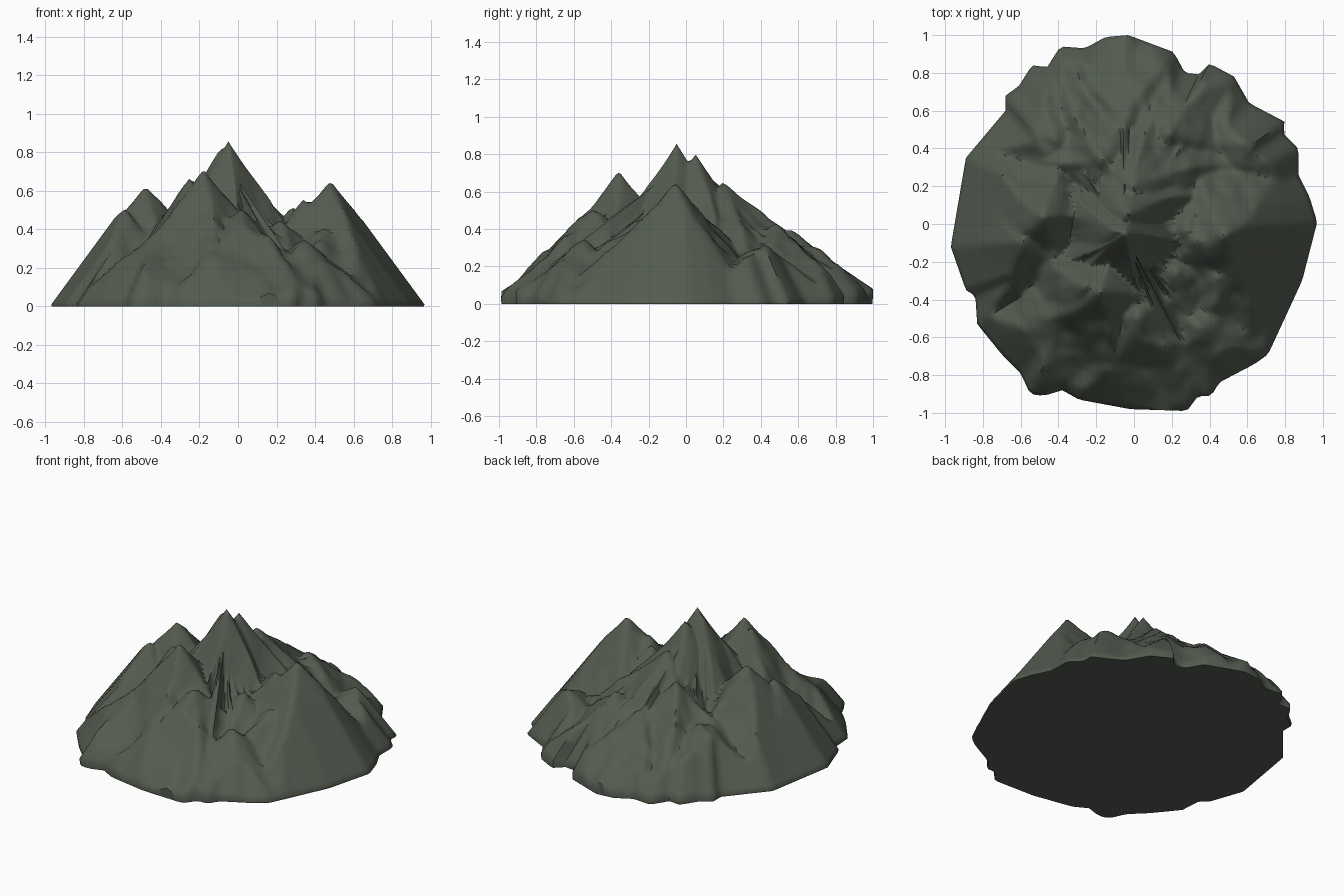
import bpy, bmesh, math
from mathutils import Vector, noise

if "Cube" in bpy.data.objects:
    bpy.data.objects.remove(bpy.data.objects["Cube"], do_unlink=True)

# Material
rock = bpy.data.materials.new("grey_green_rock")
rock.use_nodes = True
colour = (0.086, 0.104, 0.078, 1)
rock.diffuse_color = colour
rock.node_tree.nodes["Principled BSDF"].inputs["Base Color"].default_value = colour

# Ragged outline of the foot, counter-clockwise
OUTLINE = [(.97, .01), (.93, .14), (.87, .26), (.87, .4), (.79, .48), (.8, .54), (.61, .64),
           (.53, .78), (.4, .85), (.36, .79), (.27, .8), (.21, .91), (-.03, 1), (-.15, .99),
           (-.26, .93), (-.39, .94), (-.46, .83), (-.54, .84), (-.61, .73), (-.68, .68),
           (-.68, .6), (-.89, .35), (-.97, -.12), (-.89, -.35), (-.84, -.38), (-.83, -.53),
           (-.7, -.69), (-.6, -.79), (-.55, -.9), (-.48, -.91), (-.38, -.88), (-.29, -.93),
           (-.02, -.98), (.28, -.99), (.34, -.91), (.41, -.91), (.45, -.84), (.64, -.74),
           (.71, -.69), (.89, -.3)]

# Summits: x, y, height, reach, number of flutes
PEAKS = [(-.05, -.05, .855, .58, 5), (-.09, -.04, .82, .56, 4), (-.03, .05, .8, .6, 4),
         (-.18, -.36, .71, .58, 5), (-.25, -.33, .67, .5, 4), (.48, -.06, .65, .62, 4),
         (-.48, .04, .62, .58, 5), (-.59, -.1, .51, .52, 4), (.0, .2, .65, .76, 6),
         (.34, -.09, .55, .6, 5), (.28, -.04, .52, .55, 4), (.01, -.5, .51, .6, 5),
         (-.16, .34, .53, .7, 6), (.19, .48, .42, .55, 5), (-.42, .45, .38, .6, 5),
         (.23, -.25, .45, .6, 4), (.45, -.28, .42, .55, 4), (.35, -.55, .34, .5, 4),
         (-.4, -.52, .38, .55, 6), (-.04, .55, .41, .58, 5), (.58, .42, .33, .5, 4)]


def rim_point(angle):
    """Where a ray from the centre crosses the outline."""
    ray = Vector((math.cos(angle), math.sin(angle)))
    for a, b in zip(OUTLINE, OUTLINE[1:] + OUTLINE[:1]):
        a, b = Vector(a), Vector(b)
        ca, cb = ray.cross(a), ray.cross(b)
        if ca <= 0 < cb and ray.dot(a + b) > 0:
            return a.lerp(b, ca / (ca - cb))
    return ray


def height(p, rim):
    """Highest fluted cone at p, held down towards the rim."""
    z = 0
    for i, (x, y, top, reach, flutes) in enumerate(PEAKS):
        d = Vector((p.x - x, p.y - y))
        swirl = flutes * math.atan2(d.y, d.x) + i * 2 + 3 * d.length
        ridge = abs(math.sin(swirl / 2)) - .5
        run = d.length / reach * (1 + .28 * ridge * min(1, d.length * 5))
        z = max(z, top * max(0, 1 - run) ** 1.08)
    rough = noise.noise(Vector((p.x * 7, p.y * 7, .5))) + .5 * noise.noise(Vector((p.x * 15, p.y * 15, 2)))
    inward = (rim - p).length
    # Gullies notch the foot, mostly at the front and back
    gully = .5 + noise.noise(Vector((rim.x * 9, rim.y * 9, 4)))
    foot = .01 + .075 * abs(rim.y) ** 3 * max(0, min(1, gully))
    slope = .58 + .2 * (gully - .5) * abs(rim.y)
    z += .03 * rough * min(1, inward * 4) * max(0, min(1, 6 * (.65 - z)))
    return min(max(z, foot + inward * slope), foot + inward * 1.36)


# Mountain: rings from the centre out to the rim, then a flat underside
SPOKES, RINGS = 200, 48
bm = bmesh.new()
centre = Vector((-.05, -.05))
top = bm.verts.new((*centre, PEAKS[0][2]))
rims = [rim_point(math.tau * s / SPOKES + .001) for s in range(SPOKES)]
rings = []
for r in range(1, RINGS + 1):
    points = [centre.lerp(rim, r / RINGS) for rim in rims]
    rings.append([bm.verts.new((*p, height(p, rim))) for p, rim in zip(points, rims)])
rings.append([bm.verts.new((*(rim * .998), 0)) for rim in rims])
for s in range(SPOKES):
    n = (s + 1) % SPOKES
    bm.faces.new((top, rings[0][s], rings[0][n]))
    for inner, outer in zip(rings, rings[1:]):
        bm.faces.new((inner[s], outer[s], outer[n], inner[n]))
bm.faces.new(reversed(rings[-1]))
bmesh.ops.recalc_face_normals(bm, faces=bm.faces)

mesh = bpy.data.meshes.new("mountain")
bm.to_mesh(mesh)
bm.free()
mesh.materials.append(rock)
mountain = bpy.data.objects.new("mountain", mesh)
bpy.context.collection.objects.link(mountain)
bpy.context.view_layer.objects.active = mountain
mountain.select_set(True)
bpy.ops.object.shade_smooth_by_angle(angle=math.radians(52))
